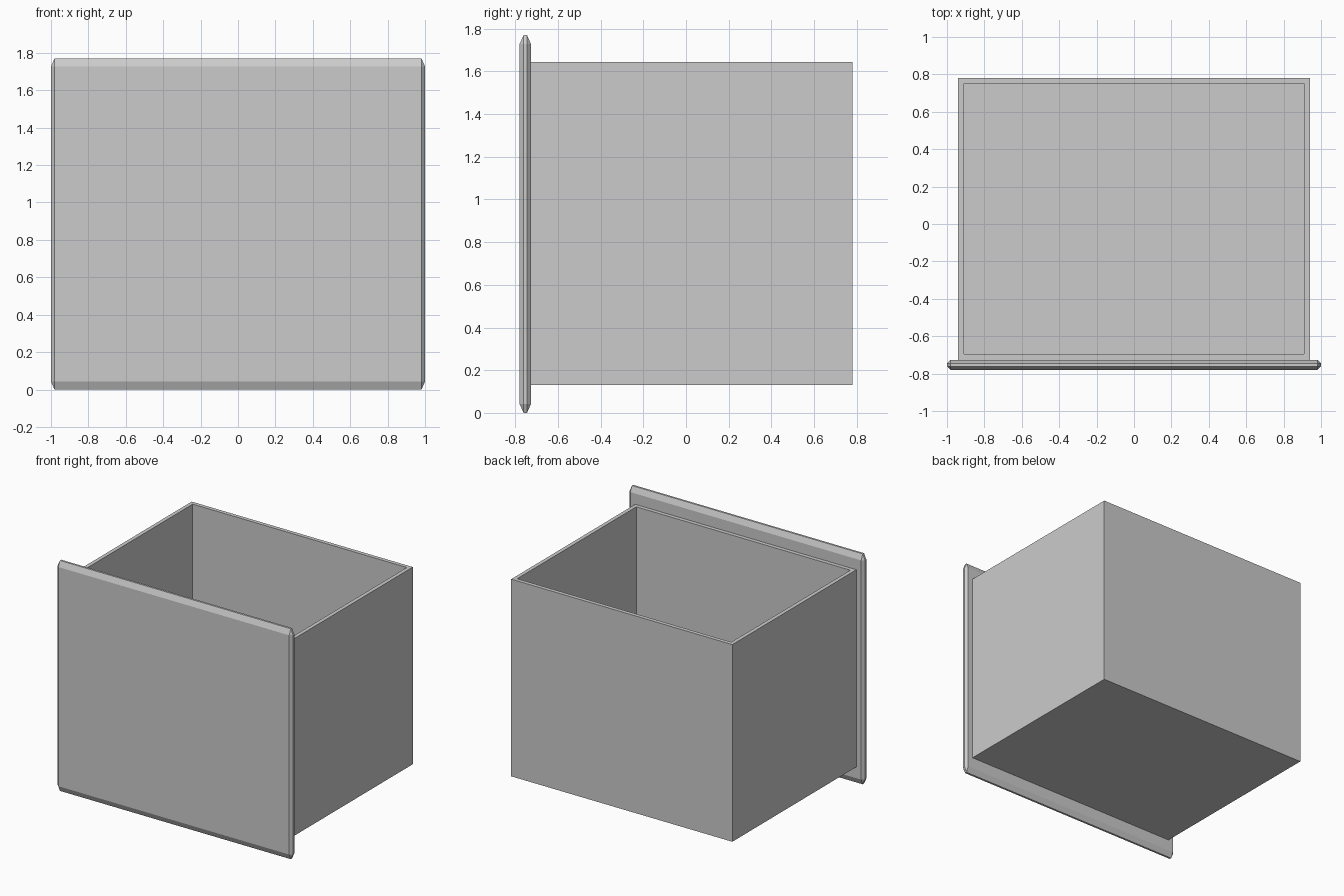
import bpy
import bmesh
from mathutils import Matrix, Vector

cube = bpy.data.objects.get("Cube")
if cube:
    bpy.data.objects.remove(cube, do_unlink=True)

grey = bpy.data.materials.new("light_grey")
grey.use_nodes = True
colour = (0.6, 0.6, 0.6, 1)
grey.diffuse_color = colour
grey.node_tree.nodes["Principled BSDF"].inputs["Base Color"].default_value = colour


def box(low, high):
    """Return a bmesh box spanning two corners."""
    low, high = Vector(low), Vector(high)
    bm = bmesh.new()
    bmesh.ops.create_cube(bm, size=1)
    bmesh.ops.scale(bm, verts=bm.verts, vec=high - low)
    bmesh.ops.translate(bm, verts=bm.verts, vec=(low + high) / 2)
    return bm


def add_object(name, bm):
    bmesh.ops.recalc_face_normals(bm, faces=bm.faces)
    mesh = bpy.data.meshes.new(name)
    bm.to_mesh(mesh)
    bm.free()
    mesh.materials.append(grey)
    obj = bpy.data.objects.new(name, mesh)
    bpy.context.collection.objects.link(obj)
    return obj


# Front panel: chamfered all round, with chamfers stretched vertically
height, stretch = 1.77, 2.25
panel = box((-1, -0.78, 0), (1, -0.726, height / stretch))
bmesh.ops.bevel(panel, geom=panel.edges[:], offset=0.019, segments=1,
                affect='EDGES', profile=0.5)
bmesh.ops.transform(panel, verts=panel.verts,
                    matrix=Matrix.Diagonal((1, 1, stretch, 1)))
add_object("front_panel", panel)

# Drawer box: open at the top, with a thin rim and a sunken interior
wall = 0.03
bottom, top = 0.13, 1.645
drawer = box((-0.94, -0.726, bottom), (0.94, 0.78, top))
lid = max(drawer.faces, key=lambda f: f.calc_center_median().z)
bmesh.ops.inset_region(drawer, faces=[lid], thickness=wall, use_even_offset=True)
well = bmesh.ops.extrude_face_region(drawer, geom=[lid])
floor_verts = [g for g in well["geom"] if isinstance(g, bmesh.types.BMVert)]
bmesh.ops.translate(drawer, verts=floor_verts,
                    vec=(0, 0, bottom + wall - top))
if lid.is_valid:
    bmesh.ops.delete(drawer, geom=[lid], context='FACES_ONLY')
add_object("drawer_box", drawer)
